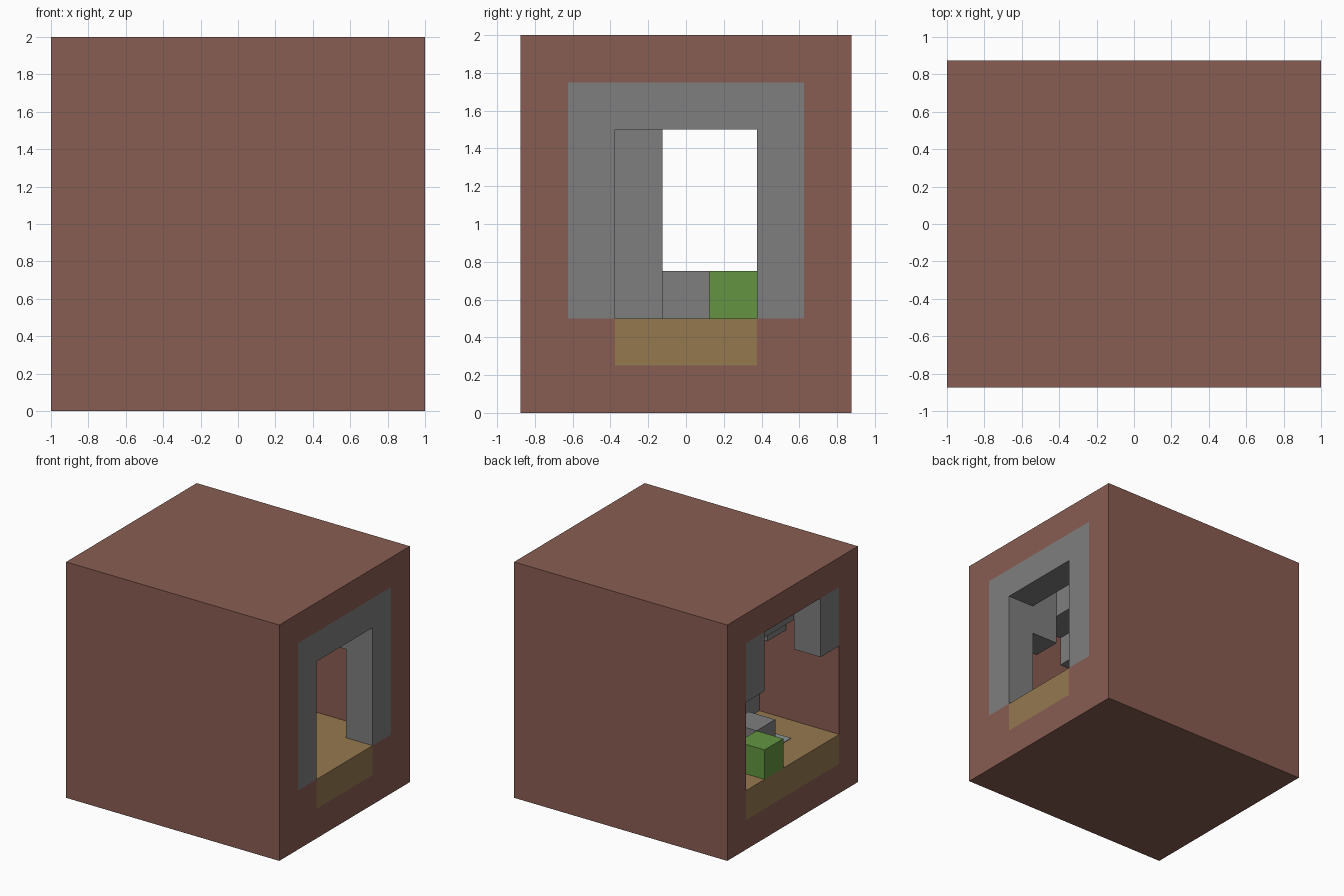
import bpy
import bmesh
from mathutils import Vector

default = bpy.data.objects.get("Cube")
if default:
    bpy.data.objects.remove(default, do_unlink=True)

U = 0.25  # one block


def make_material(name, rgb):
    mat = bpy.data.materials.new(name)
    mat.use_nodes = True
    mat.diffuse_color = (*rgb, 1)
    mat.node_tree.nodes["Principled BSDF"].inputs["Base Color"].default_value = (*rgb, 1)
    return mat


rock = make_material("reddish brown rock", (0.25, 0.11, 0.085))
stone = make_material("grey stone", (0.21, 0.21, 0.21))
planks = make_material("tan planks", (0.30, 0.19, 0.078))
green = make_material("leaf green", (0.125, 0.30, 0.053))
pale = make_material("pale blue grey", (0.27, 0.30, 0.31))


def prism(name, points, direction, mat):
    """Extrude a closed flat outline into a solid."""
    bm = bmesh.new()
    face = bm.faces.new([bm.verts.new(p) for p in points])
    grown = bmesh.ops.extrude_face_region(bm, geom=[face], use_keep_orig=True)
    moved = [g for g in grown["geom"] if isinstance(g, bmesh.types.BMVert)]
    bmesh.ops.translate(bm, verts=moved, vec=Vector(direction))
    bmesh.ops.recalc_face_normals(bm, faces=bm.faces)
    mesh = bpy.data.meshes.new(name)
    bm.to_mesh(mesh)
    bm.free()
    obj = bpy.data.objects.new(name, mesh)
    bpy.context.scene.collection.objects.link(obj)
    mesh.materials.append(mat)
    return obj


def box(name, x, y, z, mat):
    outline = [(x[0], y[0], z[0]), (x[1], y[0], z[0]), (x[1], y[1], z[0]), (x[0], y[1], z[0])]
    return prism(name, outline, (0, 0, z[1] - z[0]), mat)


# Rock block carved by the tunnel and the floor trench
shell = box("rock_block", (-1, 1), (-3.5 * U, 3.5 * U), (0, 2), rock)
cutters = [
    box("chamber_cutter", (-1.2, 3 * U), (-2.5 * U, 2.5 * U), (U, 7 * U), rock),
    box("mouth_cutter", (0.7, 1.2), (-2.5 * U, 2.5 * U), (2 * U, 7 * U), rock),
    box("sill_cutter", (0.7, 1.2), (-1.5 * U, 1.5 * U), (U, 0.6), rock),
]
bpy.context.view_layer.objects.active = shell
for cutter in cutters:
    cutter.hide_render = True
    mod = shell.modifiers.new(cutter.name, "BOOLEAN")
    mod.operation = "DIFFERENCE"
    mod.solver = "EXACT"
    mod.object = cutter
    bpy.ops.object.modifier_apply(modifier=mod.name)
    bpy.data.objects.remove(cutter, do_unlink=True)

# Plank floor, narrower where it meets the stone mouth
half = [(-4, 2.5), (3, 2.5), (3, 1.5), (4, 1.5)]
plan = half + [(x, -y) for x, y in reversed(half)]
prism("plank_floor", [(x * U, y * U, U) for x, y in plan], (0, 0, U), planks)

# Stone arches at the mouth and halfway along
leg = [(1.5, 6), (1.5, 2), (2.5, 2), (2.5, 7)]
arch = leg + [(-y, z) for y, z in reversed(leg)]
for name, x in (("mouth_arch", 3), ("middle_arch", -1)):
    prism(name, [(x * U, y * U, z * U) for y, z in arch], (U, 0, 0), stone)

# Brackets under the roof beside every arch
for i, x in enumerate((-4, -2, 0, 2)):
    for side, label in ((1, "back"), (-1, "front")):
        ys = sorted((side * 1.5 * U, side * 2.5 * U))
        box(f"{label}_bracket_{i + 1}", (x * U, (x + 1) * U), ys, (5 * U, 7 * U), stone)

# Roof beams between the arches
for i, x in enumerate((-3, 1)):
    box(f"roof_beam_{i + 1}", (x * U, (x + 1) * U), (-2.5 * U, 2.5 * U), (6 * U, 7 * U), stone)

# Loose column, rubble, plant block and floor plate
box("inner_column", (-U, 0), (-1.5 * U, -0.5 * U), (2 * U, 6 * U), stone)
box("rubble_block", (-3 * U, -2 * U), (-0.5 * U, 0.5 * U), (2 * U, 3 * U), stone)
box("green_block", (-4 * U, -3 * U), (0.5 * U, 1.5 * U), (2 * U, 3 * U), green)
box("floor_plate", (-0.74, -0.55), (-0.35, -0.2), (2 * U, 2 * U + 0.005), pale)
